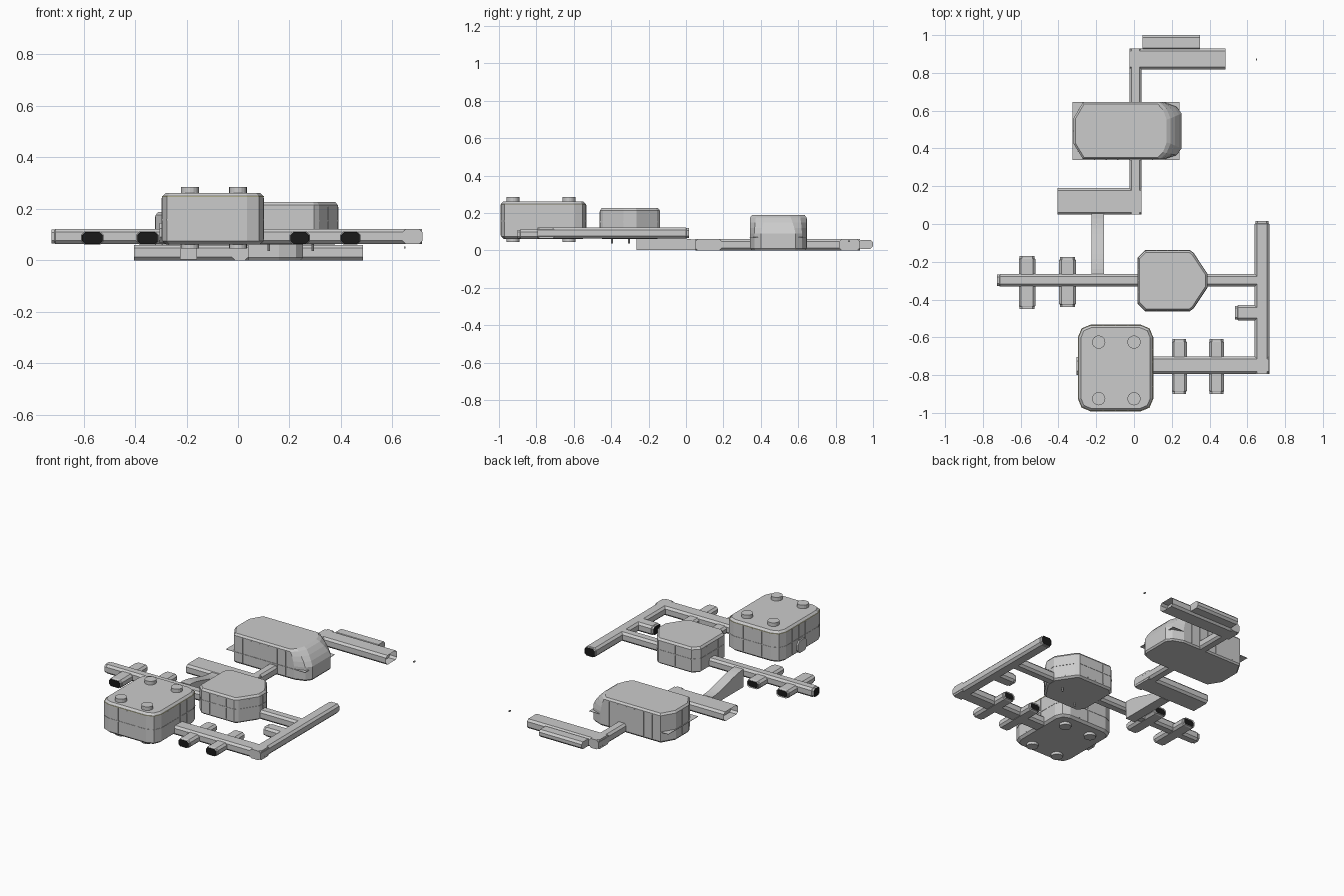
import bpy, bmesh, math
from mathutils import Vector

if "Cube" in bpy.data.objects:
    bpy.data.objects.remove(bpy.data.objects["Cube"])


def material(name, col):
    m = bpy.data.materials.new(name)
    m.diffuse_color = (*col, 1)
    m.use_nodes = True
    m.node_tree.nodes["Principled BSDF"].inputs["Base Color"].default_value = m.diffuse_color
    return m


BLACK = material("black", (0.01, 0.01, 0.01))
TRIM = material("pale_trim", (0.75, 0.72, 0.45))


def finish(name, bm, mats=()):
    me = bpy.data.meshes.new(name)
    bmesh.ops.recalc_face_normals(bm, faces=bm.faces)
    bm.to_mesh(me)
    bm.free()
    for m in mats:
        me.materials.append(m)
    ob = bpy.data.objects.new(name, me)
    bpy.context.collection.objects.link(ob)
    return ob


def loft(bm, rings):
    """Skin a list of equal-length point rings and cap both ends."""
    vs = [[bm.verts.new(p) for p in r] for r in rings]
    n = len(vs[0])
    for a, b in zip(vs, vs[1:]):
        for i in range(n):
            j = (i + 1) % n
            bm.faces.new((a[i], a[j], b[j], b[i]))
    return bm.faces.new(vs[0][::-1]), bm.faces.new(vs[-1])


def inset(pts, d):
    """Shrink a counter-clockwise convex outline by d."""
    out = []
    for i in range(len(pts)):
        a, b, c = (Vector(pts[k % len(pts)]) for k in (i - 1, i, i + 1))
        e, f = (b - a).normalized(), (c - b).normalized()
        n1, n2 = Vector((-e.y, e.x)), Vector((-f.y, f.x))
        out.append(b + (n1 + n2) * (d / (1 + n1.dot(n2))))
    return out


def prism(name, outline, levels, mats=()):
    bm = bmesh.new()
    loft(bm, [[(p[0], p[1], z) for p in inset(outline, d)] for z, d in levels])
    return finish(name, bm, mats)


def tube(name, axis, a0, a1, c, hw, z0, z1, ends="..", ch=0.013):
    """Chamfered corridor; end codes: . plain, b black hatch, o open mouth."""
    prof = [(-hw, z0 + ch), (-hw + ch, z0), (hw - ch, z0), (hw, z0 + ch),
            (hw, z1 - ch), (hw - ch, z1), (-hw + ch, z1), (-hw, z1 - ch)]

    def ring(a, s):
        zc = (z0 + z1) / 2
        q = [(c + u * s, zc + (z - zc) * s) for u, z in prof]
        return [(a, u, z) if axis == 'x' else (u, a, z) for u, z in q]

    stations = [(a0, 1), (a1, 1)]
    if ends[0] == 'b':
        stations[:1] = [(a0, .9), (a0 + .012, .9), (a0 + .016, 1)]
    if ends[1] == 'b':
        stations[-1:] = [(a1 - .016, 1), (a1 - .012, .9), (a1, .9)]
    bm = bmesh.new()
    caps = loft(bm, [ring(a, s) for a, s in stations])
    for cap, code, sign in zip(caps, ends, (1, -1)):
        if code == '.':
            continue
        bmesh.ops.inset_individual(bm, faces=[cap], thickness=0.006)
        depth = sign * (0.004 if code == 'b' else 0.05)
        off = (depth, 0, 0) if axis == 'x' else (0, depth, 0)
        bmesh.ops.translate(bm, verts=cap.verts, vec=off)
        cap.material_index = 1 if code == 'b' else 0
    ob = finish(name, bm, ())
    ob.data.materials.append(None)
    ob.data.materials.append(BLACK)
    return ob


def ribs(name, outline, z0, z1, step=0.07):
    """Thin upright panel strips spaced along the walls."""
    bm = bmesh.new()
    for i, p in enumerate(outline):
        a, b = Vector(p), Vector(outline[(i + 1) % len(outline)])
        e = (b - a).normalized()
        n = Vector((e.y, -e.x)) * 0.002
        k = int((b - a).length / step)
        for j in range(1, k + 1):
            m = a.lerp(b, j / (k + 1))
            q = [m - e * .003 - n, m - e * .003 + n, m + e * .003 + n, m + e * .003 - n]
            loft(bm, [[(v.x, v.y, z) for v in q] for z in (z0, z1)])
    finish(name, bm)


def rounded(x0, x1, y0, y1, r):
    """Rectangle with two-facet corners."""
    pts = []
    for cx, cy, s in ((x1 - r, y0 + r, -90), (x1 - r, y1 - r, 0),
                      (x0 + r, y1 - r, 90), (x0 + r, y0 + r, 180)):
        for k in (0, 45, 90):
            t = math.radians(s + k)
            pts.append((cx + r * math.cos(t), cy + r * math.sin(t)))
    return pts


def disc(name, x, y, z, r, h, n=16):
    pts = [(x + r * math.cos(2 * math.pi * i / n), y + r * math.sin(2 * math.pi * i / n))
           for i in range(n)]
    prism(name, pts, [(z - h / 2, 0), (z + h / 2, 0)])


# Large square room with round hatches above and below
big = rounded(-0.295, 0.10, -0.99, -0.535, 0.065)
prism("large_room", big, [(0.062, .015), (0.075, 0), (0.247, 0), (0.262, .014)])
prism("large_room_trim", big, [(0.245, -.001), (0.249, -.001)], [TRIM])
prism("large_room_band", big, [(0.155, -.002), (0.161, -.002)])
ribs("large_room_panels", big, 0.08, 0.243)
for x in (-0.187, 0.0):
    for y in (-0.925, -0.625):
        disc("roof_hatch", x, y, 0.27, 0.035, 0.03)
        disc("floor_hatch", x, y, 0.058, 0.035, 0.025)
tube("large_room_door", 'x', -0.305, -0.28, -0.752, 0.048, 0.068, 0.145, "..", 0.022)

# Medium room with tapered side
med = [(0.06, -0.46), (0.295, -0.46), (0.315, -0.445), (0.388, -0.335), (0.388, -0.265),
       (0.315, -0.155), (0.295, -0.14), (0.06, -0.14), (0.02, -0.18), (0.02, -0.42)]
prism("medium_room", med, [(0.062, .012), (0.072, 0), (0.214, 0), (0.227, .01)])
prism("medium_room_band", med, [(0.15, -.002), (0.156, -.002)])
ribs("medium_room_panels", med, 0.08, 0.208)
for x, y in ((0.12, -0.395), (0.29, -0.305)):
    disc("floor_peg", x, y, 0.052, 0.005, 0.03, 8)

# Upper corridors and their side stubs
U = (0.063, 0.122)
tube("south_corridor", 'x', 0.08, 0.715, -0.748, 0.047, *U)
tube("east_corridor", 'y', -0.795, 0.015, 0.678, 0.039, *U, ".b")
tube("east_stub", 'x', 0.535, 0.66, -0.47, 0.04, *U, "b.")
tube("middle_corridor", 'x', -0.725, 0.66, -0.298, 0.033, *U, "b.")
for x in (0.24, 0.437):
    tube("south_stub", 'y', -0.90, -0.61, x, 0.04, 0.061, 0.112, "bb")
for x, y0, y1 in ((-0.566, -0.45, -0.17), (-0.352, -0.44, -0.175)):
    tube("west_stub", 'y', y0, y1, x, 0.044, 0.061, 0.112, "bb")

# Curved ramp joining the two levels
bm = bmesh.new()
side = [(-0.265, 0.003), (0.055, 0.003)]
for i in range(13):
    t = i / 12
    side.append((0.055 - 0.32 * t, 0.058 + 0.06 * t * t * (3 - 2 * t)))
loft(bm, [[(x, y, z) for y, z in side] for x in (-0.225, -0.16)])
finish("ramp", bm)

# Lower corridors
L = (0.0, 0.06)
tube("lower_hall", 'x', -0.405, 0.04, 0.12, 0.071, *L, "o.")
tube("lower_corridor", 'y', 0.05, 0.93, 0.008, 0.033, *L)
tube("north_hall", 'x', -0.024, 0.485, 0.874, 0.055, *L, ".o")
tube("north_bay", 'x', 0.045, 0.35, 0.96, 0.04, 0.008, 0.055)

# Long lower room with sloped, rounded window end
left = [(-0.27, 0.645), (-0.32, 0.56), (-0.32, 0.425), (-0.27, 0.343)]
base = [(0.16, 0.343), (0.225, 0.365), (0.252, 0.40), (0.252, 0.585), (0.225, 0.62), (0.16, 0.645)]
top = [(0.13, 0.343), (0.162, 0.375), (0.183, 0.43), (0.183, 0.555), (0.162, 0.61), (0.13, 0.645)]


def hull(t):
    return left + [tuple(Vector(a).lerp(Vector(b), t)) for a, b in zip(base, top)]


bm = bmesh.new()
loft(bm, [[(p[0], p[1], z) for p in inset(hull(t), d)] for z, t, d in
          ((0, 0, .008), (0.01, 0, 0), (0.09, 0, 0), (0.12, .2, 0), (0.15, .5, 0),
           (0.176, .85, 0), (0.188, 1, .01))])
finish("long_room", bm)
ribs("long_room_panels", left + [base[0]], 0.015, 0.17)
ribs("long_room_back_panels", [base[-1], left[0]], 0.015, 0.17)
prism("long_room_floor_plate", [(-0.325, 0.34), (0.24, 0.34), (0.24, 0.645), (-0.325, 0.645)],
      [(0.07, 0), (0.072, 0)])

# Small detached marker
prism("marker", [(0.645, 0.865), (0.652, 0.865), (0.652, 0.877), (0.645, 0.877)],
      [(0.045, 0), (0.053, 0)])
